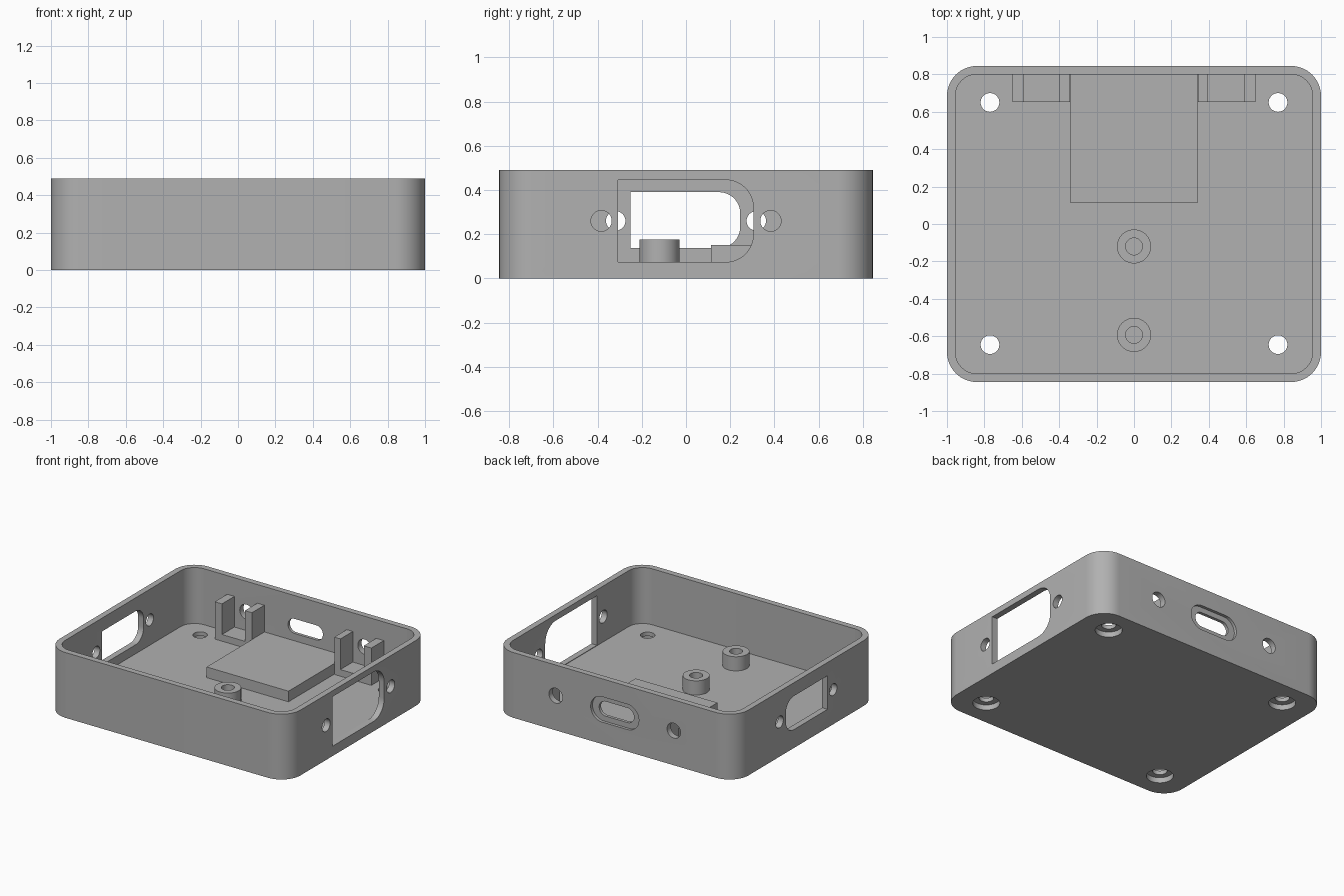
import bpy, bmesh
from math import cos, sin, pi, radians

cube = bpy.data.objects.get("Cube")
if cube:
    bpy.data.objects.remove(cube, do_unlink=True)

grey = bpy.data.materials.new("plain grey")
grey.use_nodes = True
colour = (0.44, 0.44, 0.44, 1)
grey.diffuse_color = colour
grey.node_tree.nodes["Principled BSDF"].inputs["Base Color"].default_value = colour

HOLE_Z = 0.26
FLOOR = 0.07
WALL = 0.045
HALF_X, HALF_Y, TOP = 1.0, 0.845, 0.49


def rounded(u0, u1, v0, v1, left=0.0, right=0.0, steps=12):
    """Rectangle outline with a corner radius on each side."""
    pts = []
    corners = [(u1, v1, right, -1, -1), (u0, v1, left, 1, -1),
               (u0, v0, left, 1, 1), (u1, v0, right, -1, 1)]
    for i, (u, v, r, su, sv) in enumerate(corners):
        if r == 0:
            pts.append((u, v))
            continue
        for k in range(steps + 1):
            a = (i + k / steps) * pi / 2
            pts.append((u + su * r + r * cos(a), v + sv * r + r * sin(a)))
    return pts


def circle(u, v, r, n=40):
    return [(u + r * cos(2 * pi * k / n), v + r * sin(2 * pi * k / n)) for k in range(n)]


def prism(name, pts, axis, lo, hi):
    """Extrude an outline along an axis."""
    place = {"x": lambda u, v, t: (t, u, v),
             "y": lambda u, v, t: (u, t, v),
             "z": lambda u, v, t: (u, v, t)}[axis]
    bm = bmesh.new()
    a = [bm.verts.new(place(u, v, lo)) for u, v in pts]
    b = [bm.verts.new(place(u, v, hi)) for u, v in pts]
    bm.faces.new(a)
    bm.faces.new(b[::-1])
    for i in range(len(pts)):
        j = (i + 1) % len(pts)
        bm.faces.new((a[i], b[i], b[j], a[j]))
    bmesh.ops.recalc_face_normals(bm, faces=bm.faces)
    mesh = bpy.data.meshes.new(name)
    bm.to_mesh(mesh)
    bm.free()
    mesh.materials.append(grey)
    ob = bpy.data.objects.new(name, mesh)
    bpy.context.collection.objects.link(ob)
    return ob


def activate(ob):
    bpy.ops.object.select_all(action="DESELECT")
    ob.select_set(True)
    bpy.context.view_layer.objects.active = ob


def cut(ob, pts, axis, lo, hi):
    cutter = prism("cutter", pts, axis, lo, hi)
    cutter.hide_render = True
    mod = ob.modifiers.new("cut", "BOOLEAN")
    mod.operation = "DIFFERENCE"
    mod.solver = "EXACT"
    mod.object = cutter
    activate(ob)
    bpy.ops.object.modifier_apply(modifier=mod.name)
    bpy.data.objects.remove(cutter, do_unlink=True)


def smooth(ob):
    activate(ob)
    bpy.ops.object.shade_smooth_by_angle(angle=radians(30))


# Open tray
tray = prism("tray", rounded(-HALF_X, HALF_X, -HALF_Y, HALF_Y, 0.16, 0.16), "z", 0, TOP)
ix, iy = HALF_X - WALL, HALF_Y - WALL
cut(tray, rounded(-ix, ix, -iy, iy, 0.115, 0.115), "z", FLOOR, 0.6)

# Side windows, larger on the left side, with screw holes either side
cut(tray, rounded(-0.308, 0.305, 0.074, 0.445, 0, 0.125), "x", 0.9, 1.1)
cut(tray, rounded(-0.25, 0.245, 0.138, 0.39, 0, 0.095), "x", -1.1, -0.9)
for side in (-1, 1):
    cut(tray, circle(side * 0.383, HOLE_Z, 0.047), "x", 0.9, 1.1)
    cut(tray, circle(side * 0.318, HOLE_Z, 0.044), "x", -1.1, -0.9)

# Back port with a shallow recess, and its screw holes
cut(tray, rounded(-0.2, 0.2, HOLE_Z - 0.095, HOLE_Z + 0.095, 0.095, 0.095), "y", 0.823, 0.9)
cut(tray, rounded(-0.145, 0.145, HOLE_Z - 0.055, HOLE_Z + 0.055, 0.055, 0.055), "y", 0.75, 0.9)
for side in (-1, 1):
    cut(tray, circle(side * 0.49, HOLE_Z, 0.056), "y", 0.75, 0.9)

# Counterbored floor holes
for x in (-0.77, 0.77):
    for y in (-0.645, 0.65):
        cut(tray, circle(x, y, 0.05), "z", -0.1, 0.2)
        cut(tray, circle(x, y, 0.092), "z", -0.1, 0.04)
smooth(tray)

# Raised pad in front of the port
prism("board_pad", rounded(-0.34, 0.34, 0.113, 0.81), "z", 0.05, 0.15)

# Hollow screw posts
for name, y in (("middle_post", -0.12), ("front_post", -0.593)):
    post = prism(name, circle(0, y, 0.091), "z", 0.05, 0.176)
    cut(post, circle(0, y, 0.045), "z", 0, 0.3)
    smooth(post)

# U-shaped brackets behind the back screw holes
for name, x0, x1, x2, x3 in (("right_bracket", -0.65, -0.59, -0.4, -0.342),
                             ("left_bracket", 0.342, 0.393, 0.587, 0.65)):
    base, top = 0.12, 0.35
    outline = [(x0, 0.05), (x3, 0.05), (x3, top), (x2, top),
               (x2, base), (x1, base), (x1, top), (x0, top)]
    prism(name, outline, "y", 0.653, 0.81)
